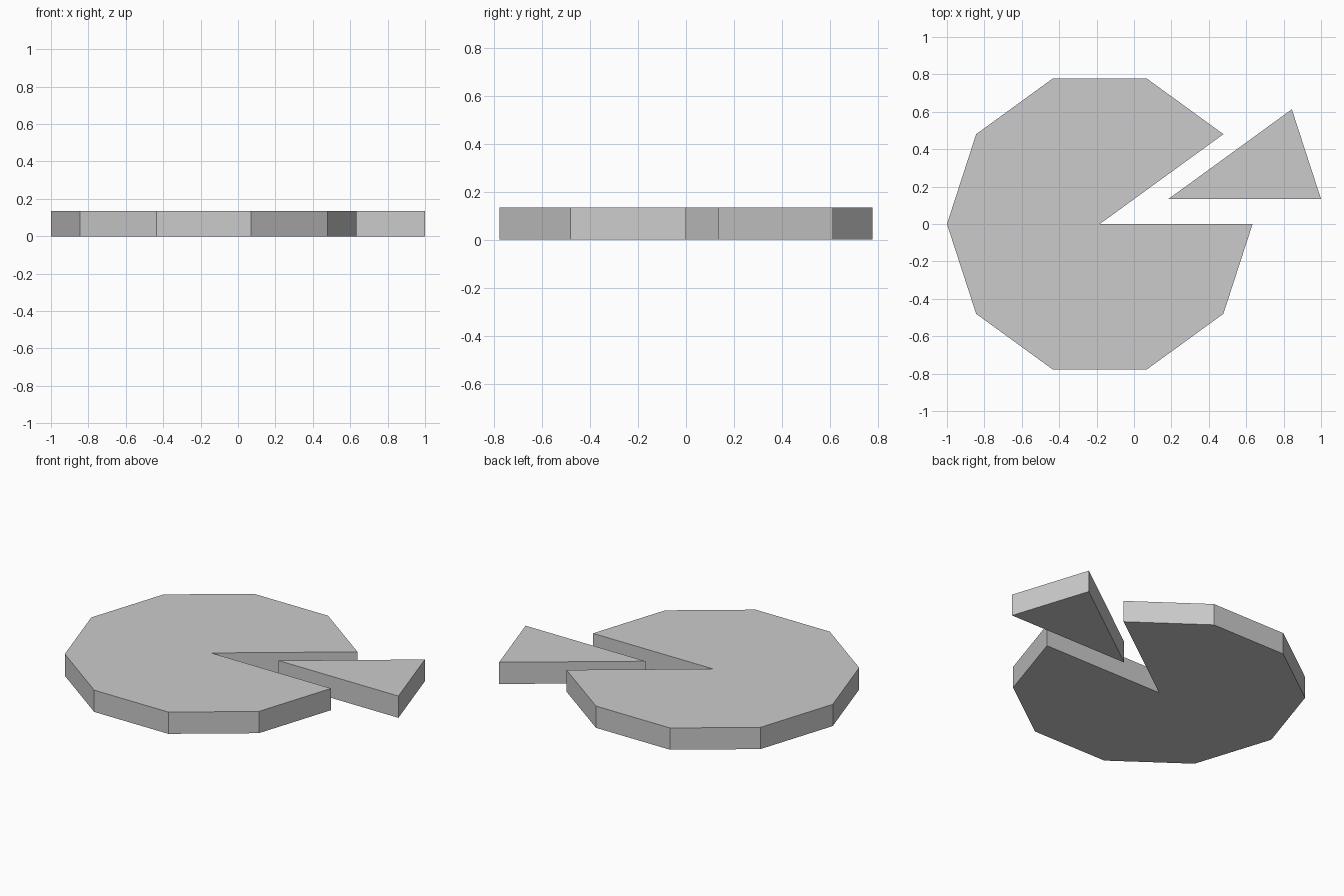
import bpy, bmesh
from math import cos, sin, radians

if "Cube" in bpy.data.objects:
    bpy.data.objects.remove(bpy.data.objects["Cube"])

SIDES = 10
RADIUS = 0.817
HEIGHT = 0.134
CENTRE = (-0.183, 0.0)
SLICE_OFFSET = (0.366, 0.133)


def wedge(name, first, last, centre):
    """Extruded fan of a decagon from rim corner first to rim corner last."""
    step = radians(360 / SIDES)
    outline = [centre] + [(centre[0] + RADIUS * cos(i * step),
                           centre[1] + RADIUS * sin(i * step))
                          for i in range(first, last + 1)]
    bm = bmesh.new()
    base = bm.faces.new([bm.verts.new((x, y, 0)) for x, y in outline])
    top = bmesh.ops.extrude_face_region(bm, geom=[base], use_keep_orig=True)
    verts = [g for g in top["geom"] if isinstance(g, bmesh.types.BMVert)]
    bmesh.ops.translate(bm, verts=verts, vec=(0, 0, HEIGHT))
    bmesh.ops.recalc_face_normals(bm, faces=bm.faces)
    mesh = bpy.data.meshes.new(name)
    bm.to_mesh(mesh)
    bm.free()
    obj = bpy.data.objects.new(name, mesh)
    bpy.context.collection.objects.link(obj)
    return obj


# Main disc with one tenth missing
wedge("pie_body", 1, SIDES, CENTRE)

# The missing tenth, pulled outwards
wedge("pie_slice", 0, 1, (CENTRE[0] + SLICE_OFFSET[0], CENTRE[1] + SLICE_OFFSET[1]))
